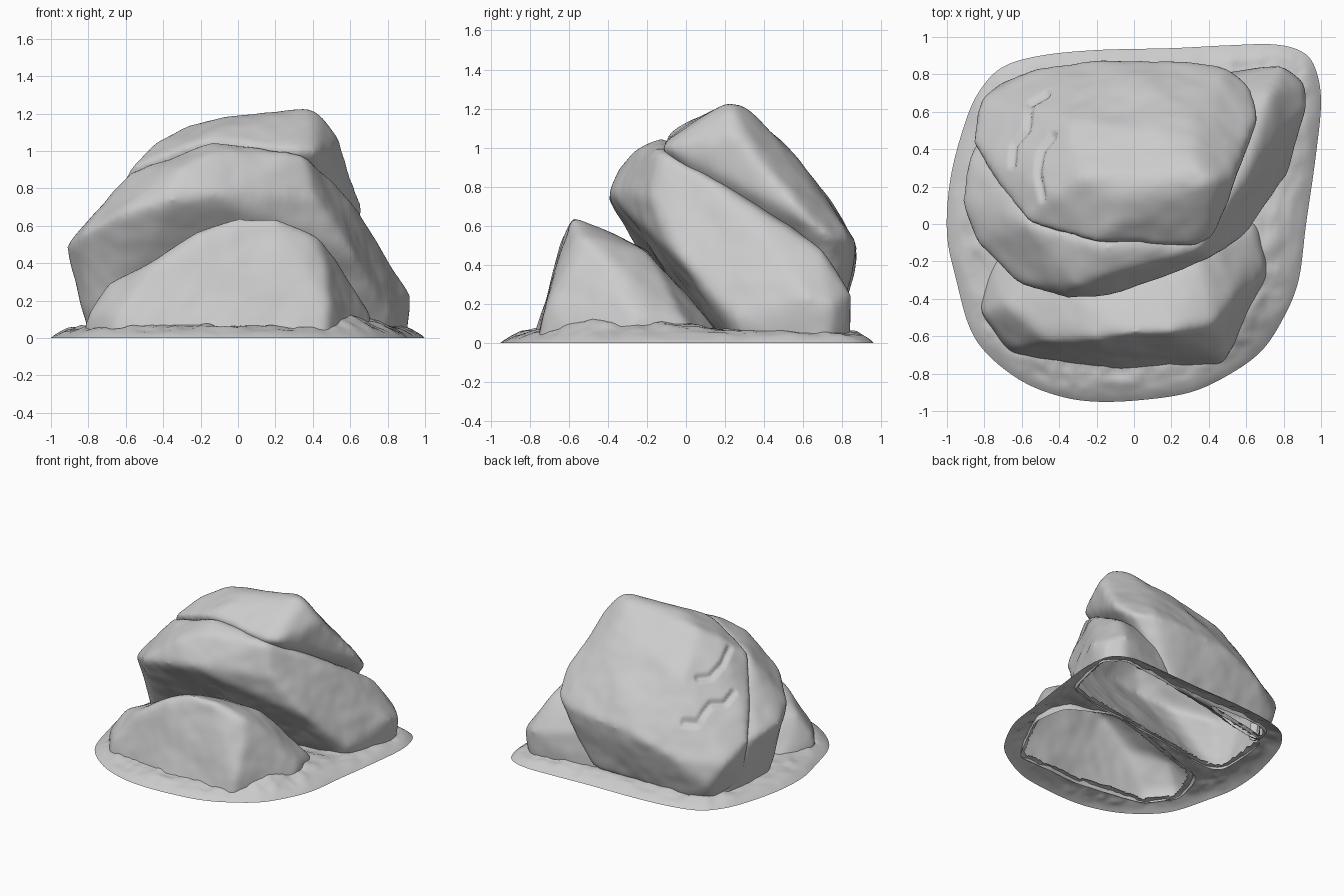
import bpy, bmesh, math
from mathutils import Vector, noise
from mathutils.geometry import intersect_point_line

if "Cube" in bpy.data.objects:
    bpy.data.objects.remove(bpy.data.objects["Cube"])

# Corner points of each boulder (x, y, z)
FRONT = [(-.83,-.45,-.05),(-.66,-.70,-.05),(-.1,-.79,-.05),(.47,-.77,-.05),(.73,-.3,-.05),(.7,0,-.05),
         (-.75,-.1,-.05),(.3,.25,-.05),(-.81,-.48,.12),(-.70,-.42,.28),(-.45,-.63,.41),(-.2,-.61,.57),
         (0,-.59,.655),(.2,-.58,.64),(.42,-.53,.55),(.47,-.62,.36),(.48,-.72,.15),(-.65,-.67,.13),
         (-.1,-.76,.1),(-.5,-.25,.36),(0,-.2,.48),(.35,-.2,.47),(.7,-.25,.15),(.56,-.3,.34),(.65,0,.12)]
SLAB = [(-.92,.12,.49),(-.89,.36,.46),(-.84,-.1,.55),(-.62,-.32,.66),(-.36,-.40,.74),(-.14,-.39,.77),
        (-.3,-.33,.92),(-.1,-.25,1.0),(-.57,0,.89),(-.15,-.12,1.05),(.05,-.27,.8),(.42,-.18,.75),
        (.35,-.13,.98),(.61,-.05,.45),(.81,.24,.12),(-.77,.1,-.1),(.75,.33,-.1),(.92,.62,.24),
        (.91,.76,.2),(.79,.85,.25),(.9,.7,-.1),(.77,.82,-.1),(.5,.1,.86),(.63,.35,.68),(.69,.5,.58),
        (.73,.7,.48),(-.72,.6,-.1),(0,.74,-.1),(-.76,.55,.42)]
CAP = [(-.58,0,.91),(-.2,-.1,1.05),(0,-.1,1.05),(.35,-.12,1.0),(.41,-.09,1.0),(-.44,.15,1.05),
       (-.12,-.02,1.11),(-.3,.25,1.13),(-.1,.15,1.17),(.2,.22,1.22),(.38,.22,1.24),(.46,.25,1.18),
       (.33,.31,1.22),(.54,.25,1.06),(.58,.35,.95),(.61,.45,.82),(.67,.6,.65),(.64,.73,.55),
       (.5,.84,.53),(.2,.885,.51),(-.2,.88,.46),(-.5,.84,.35),(.1,.5,1.02),(.3,.6,.9),(-.35,.55,.87),
       (.1,.75,.72),(-.87,.43,.46),(-.82,.66,.34),(-.72,.75,.14),(-.7,.66,.0),(-.8,.44,.1),
       (-.5,.74,.0),(.3,.77,.05),(0,.2,.6)]
# Ground outline (x, y)
EDGE = [(-1,-.05),(-.98,.25),(-.9,.55),(-.82,.72),(-.7,.84),(-.5,.9),(-.2,.93),(.2,.94),(.5,.955),
        (.75,.96),(.9,.92),(.97,.83),(1,.65),(.97,.35),(.92,0),(.88,-.3),(.8,-.5),(.68,-.68),(.5,-.81),
        (.3,-.9),(.05,-.94),(-.2,-.95),(-.4,-.92),(-.6,-.84),(-.78,-.7),(-.88,-.55),(-.95,-.3)]
# Cracks over the sloping back of the cap (x, y)
CRACKS = [[(-.43,.47),(-.49,.39),(-.51,.27),(-.49,.14)],
          [(-.46,.69),(-.55,.64),(-.57,.5),(-.64,.42),(-.65,.32)]]


def hull(pts):
    bm = bmesh.new()
    for p in pts:
        bm.verts.new(p)
    r = bmesh.ops.convex_hull(bm, input=bm.verts)
    junk = {g for g in r["geom_interior"] + r["geom_unused"] if isinstance(g, bmesh.types.BMVert)}
    bmesh.ops.delete(bm, geom=list(junk), context='VERTS')
    bmesh.ops.recalc_face_normals(bm, faces=bm.faces)
    return bm


def planes(pts):
    bm = hull(pts)
    res = [(f.calc_center_median(), f.normal.copy()) for f in bm.faces]
    bm.free()
    return res


def inside(p, pls, margin):
    return all((p - c).dot(n) < -margin for c, n in pls)


HULLS = {"front_boulder": planes(FRONT), "leaning_slab": planes(SLAB), "cap_boulder": planes(CAP)}


def crack_depth(p):
    d = 1.0
    q = Vector((p.x, p.y, 0))
    for line in CRACKS:
        for a, b in zip(line, line[1:]):
            a, b = Vector((*a, 0)), Vector((*b, 0))
            c, t = intersect_point_line(q, a, b)
            c = a.lerp(b, min(1, max(0, t)))
            d = min(d, (q - c).length)
    return 0.025 * max(0, 1 - d / 0.025)


def finish(bm, name):
    me = bpy.data.meshes.new(name)
    bm.to_mesh(me)
    bm.free()
    ob = bpy.data.objects.new(name, me)
    bpy.context.collection.objects.link(ob)
    for p in me.polygons:
        p.use_smooth = True
    return ob


def boulder(name, pts, seed, cracked=False):
    # Hull rounded by remeshing and smoothing
    ob = finish(hull(pts), name)
    m = ob.modifiers.new("remesh", 'REMESH')
    m.mode, m.voxel_size = 'VOXEL', 0.018
    m = ob.modifiers.new("soften", 'SMOOTH')
    m.factor, m.iterations = 0.5, 36
    bm = bmesh.new()
    bm.from_object(ob, bpy.context.evaluated_depsgraph_get())
    ob.modifiers.clear()
    # Weathered surface
    bm.normal_update()
    off = Vector((seed * 7.3, seed * 3.1, 0))
    for v, n in [(v, v.normal.copy()) for v in bm.verts]:
        h = 0.014 * noise.noise(v.co * 3.5 + off) + 0.004 * noise.noise(v.co * 10 + off)
        if cracked and n.z > 0.2:
            h -= crack_depth(v.co)
        v.co += n * (h + 0.003)
    # Open underside, and no faces buried in the neighbouring boulders
    bmesh.ops.bisect_plane(bm, geom=bm.verts[:] + bm.edges[:] + bm.faces[:], plane_co=(0, 0, .04),
                           plane_no=(0, 0, 1), clear_inner=True)
    others = [h for k, h in HULLS.items() if k != name]
    bad = [f for f in bm.faces if any(inside(f.calc_center_median(), h, .04) for h in others)]
    bmesh.ops.delete(bm, geom=bad, context='FACES')
    bm.to_mesh(ob.data)
    bm.free()
    for p in ob.data.polygons:
        p.use_smooth = True


def smooth_loop(pts, k):
    out, n = [], len(pts)
    for i in range(n):
        a, b, c, d = (Vector(pts[(i + j) % n]) for j in (-1, 0, 1, 2))
        for s in range(k):
            t = s / k
            out.append(.5 * (2*b + (c-a)*t + (2*a-5*b+4*c-d)*t*t + (3*b-a-3*c+d)*t**3))
    return out


def ground():
    # Rubble apron rising from the outline, removed beneath the boulders
    loop, rings = smooth_loop(EDGE, 8), 60
    bm, rows = bmesh.new(), []
    for r in range(rings):
        s = 1 - r / rings
        row = []
        for p in loop:
            q = p * s
            d = p.length * (1 - s)
            z = .075 * (1 - math.exp(-d / .09))
            z += min(1, d / .1) * (.014 * noise.noise(Vector((q.x * 9, q.y * 9, 0)))
                                   + .008 * noise.noise(Vector((q.x * 22, q.y * 22, 5))))
            # Banks in the gap on the right and at the front right corner
            for x, y, h in ((.66, -.12, .04), (.54, -.46, .06)):
                z += h * math.exp(-((q.x - x)**2 + (q.y - y)**2) / .03) * min(1, d / .15)
            row.append(bm.verts.new((q.x, q.y, max(0, z))))
        rows.append(row)
    n = len(loop)
    for a, b in zip(rows, rows[1:]):
        for i in range(n):
            bm.faces.new((a[i], a[(i+1) % n], b[(i+1) % n], b[i]))
    bm.normal_update()
    if sum(f.normal.z for f in bm.faces) < 0:
        bmesh.ops.reverse_faces(bm, faces=bm.faces)
    bad = [f for f in bm.faces if any(inside(f.calc_center_median(), h, .028) for h in HULLS.values())]
    bmesh.ops.delete(bm, geom=bad, context='FACES')
    finish(bm, "ground_apron")


boulder("front_boulder", FRONT, 1)
boulder("leaning_slab", SLAB, 2)
boulder("cap_boulder", CAP, 3, True)
ground()
